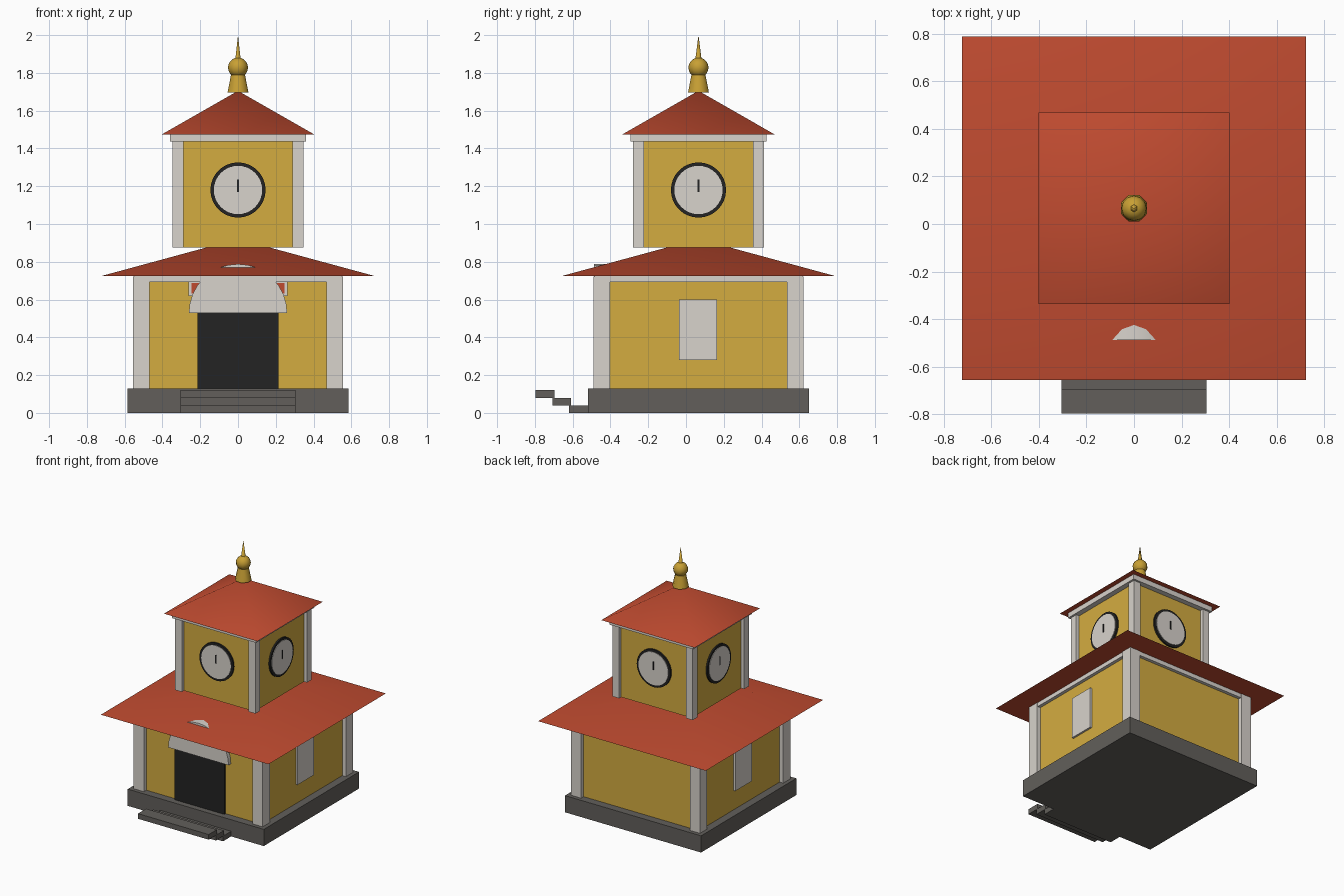
import bpy, bmesh, math
from mathutils import Matrix

if "Cube" in bpy.data.objects:
    bpy.data.objects.remove(bpy.data.objects["Cube"])

CY = 0.066  # building centre in y


def material(name, r, g, b):
    m = bpy.data.materials.new(name)
    lin = lambda c: ((c / 255 + 0.055) / 1.055) ** 2.4 if c > 10 else c / 255 / 12.92
    m.diffuse_color = (lin(r), lin(g), lin(b), 1)
    m.use_nodes = True
    m.node_tree.nodes["Principled BSDF"].inputs["Base Color"].default_value = m.diffuse_color
    return m


YELLOW = material("ochre_plaster", 212, 172, 64)
WHITE = material("pale_stone", 216, 211, 204)
RED = material("red_tile", 192, 75, 48)
STONE = material("dark_stone", 98, 95, 91)
BLACK = material("near_black", 35, 35, 35)
GOLD = material("gold", 200, 160, 52)


def finish(name, bm, mat, smooth=None):
    me = bpy.data.meshes.new(name)
    bmesh.ops.recalc_face_normals(bm, faces=bm.faces)
    bm.to_mesh(me)
    bm.free()
    ob = bpy.data.objects.new(name, me)
    bpy.context.collection.objects.link(ob)
    me.materials.append(mat)
    if smooth:
        bpy.ops.object.select_all(action='DESELECT')
        ob.select_set(True)
        bpy.context.view_layer.objects.active = ob
        bpy.ops.object.shade_smooth_by_angle(angle=math.radians(smooth))
    return ob


def box(name, x, y, z, mat):
    """Box from (min, max) ranges."""
    bm = bmesh.new()
    bmesh.ops.create_cube(bm, size=1)
    for v in bm.verts:
        for i, r in enumerate((x, y, z)):
            v.co[i] = r[0] if v.co[i] < 0 else r[1]
    return finish(name, bm, mat)


def block(name, half, z, mat):
    """Square block centred on the building axis."""
    return box(name, (-half, half), (CY - half, CY + half), z, mat)


def cone(name, r1, r2, z, sides, mat, turn=0, smooth=None):
    bm = bmesh.new()
    bmesh.ops.create_cone(bm, cap_ends=True, segments=sides, radius1=r1, radius2=r2,
                          depth=z[1] - z[0],
                          matrix=Matrix.Translation((0, CY, (z[0] + z[1]) / 2))
                          @ Matrix.Rotation(turn, 4, 'Z'))
    bmesh.ops.remove_doubles(bm, verts=bm.verts, dist=1e-5)
    return finish(name, bm, mat, smooth)


def corner_posts(name, inner, outer, z):
    for sx in (-1, 1):
        for sy in (-1, 1):
            xs = sorted((sx * inner, sx * outer))
            ys = sorted((CY + sy * inner, CY + sy * outer))
            box(name, xs, ys, z, WHITE)


def pyramid_roof(name, half, z):
    cone(name, half * math.sqrt(2), 0, z, 4, RED, math.pi / 4, 45)


# plinth and the stepped slabs in front
block("plinth", 0.586, (0, 0.13), STONE)
for i in range(3):
    box("step", (-0.305, 0.305), (-0.62 - 0.088 * i, -0.52 - 0.088 * i),
        (0.04 * i, 0.04 * i + 0.04), STONE)

# lower storey
block("lower_walls", 0.525, (0.13, 0.72), YELLOW)
corner_posts("lower_post", 0.468, 0.556, (0.13, 0.722))
block("lower_beam", 0.55, (0.692, 0.724), WHITE)
for s in (-1, 1):
    box("side_window", sorted((s * 0.5, s * 0.54)), (-0.038, 0.163), (0.28, 0.6), WHITE)
pyramid_roof("lower_roof", 0.722, (0.725, 0.921))

# doorway, small red panels and round arch
box("door", (-0.215, 0.215), (-0.475, -0.4), (0.13, 0.53), BLACK)
for s in (-1, 1):
    box("panel_frame", sorted((s * 0.18, s * 0.262)), (-0.475, -0.4), (0.62, 0.70), WHITE)
    box("red_panel", sorted((s * 0.18, s * 0.245)), (-0.48, -0.4), (0.632, 0.688), RED)
bm = bmesh.new()
rim = [bm.verts.new((0.26 * math.cos(a), -0.488, 0.53 + 0.258 * math.sin(a)))
       for a in (math.pi * i / 16 for i in range(17))]
arch = bm.faces.new(rim)
moved = bmesh.ops.extrude_face_region(bm, geom=[arch])["geom"]
bmesh.ops.translate(bm, verts=[v for v in moved if isinstance(v, bmesh.types.BMVert)],
                    vec=(0, 0.09, 0))
finish("door_arch", bm, WHITE, 30)

# tower
block("tower_walls", 0.32, (0.875, 1.47), YELLOW)
corner_posts("tower_post", 0.288, 0.346, (0.875, 1.436))
block("tower_cornice", 0.361, (1.436, 1.476), WHITE)
pyramid_roof("tower_roof", 0.402, (1.475, 1.705))


# clock on each tower side
def clock_disc(name, radius, out, turn, mat):
    bm = bmesh.new()
    m = (Matrix.Translation((0, CY, 1.18)) @ Matrix.Rotation(turn, 4, 'Z')
         @ Matrix.Translation((0, -(0.30 + out) / 2, 0)) @ Matrix.Rotation(math.pi / 2, 4, 'X'))
    bmesh.ops.create_cone(bm, cap_ends=True, segments=32, radius1=radius, radius2=radius,
                          depth=out - 0.30, matrix=m)
    finish(name, bm, mat, 30)


for k in range(4):
    turn = k * math.pi / 2
    clock_disc("clock_rim", 0.146, 0.332, turn, BLACK)
    clock_disc("clock_face", 0.128, 0.336, turn, WHITE)
    bm = bmesh.new()
    bmesh.ops.create_cube(bm, size=1, matrix=Matrix.Translation((0, CY, 1.203))
                          @ Matrix.Rotation(turn, 4, 'Z') @ Matrix.Translation((0, -0.337, 0))
                          @ Matrix.Diagonal((0.009, 0.006, 0.066, 1)))
    finish("clock_hand", bm, BLACK)

# finial
cone("finial_base", 0.06, 0.04, (1.695, 1.79), 8, GOLD, math.pi / 8, 50)
bm = bmesh.new()
bmesh.ops.create_uvsphere(bm, u_segments=12, v_segments=10, radius=0.053,
                          matrix=Matrix.Translation((0, CY, 1.828)))
finish("finial_ball", bm, GOLD, 50)
cone("finial_spike", 0.018, 0, (1.86, 2.0), 6, GOLD, 0, 65)
